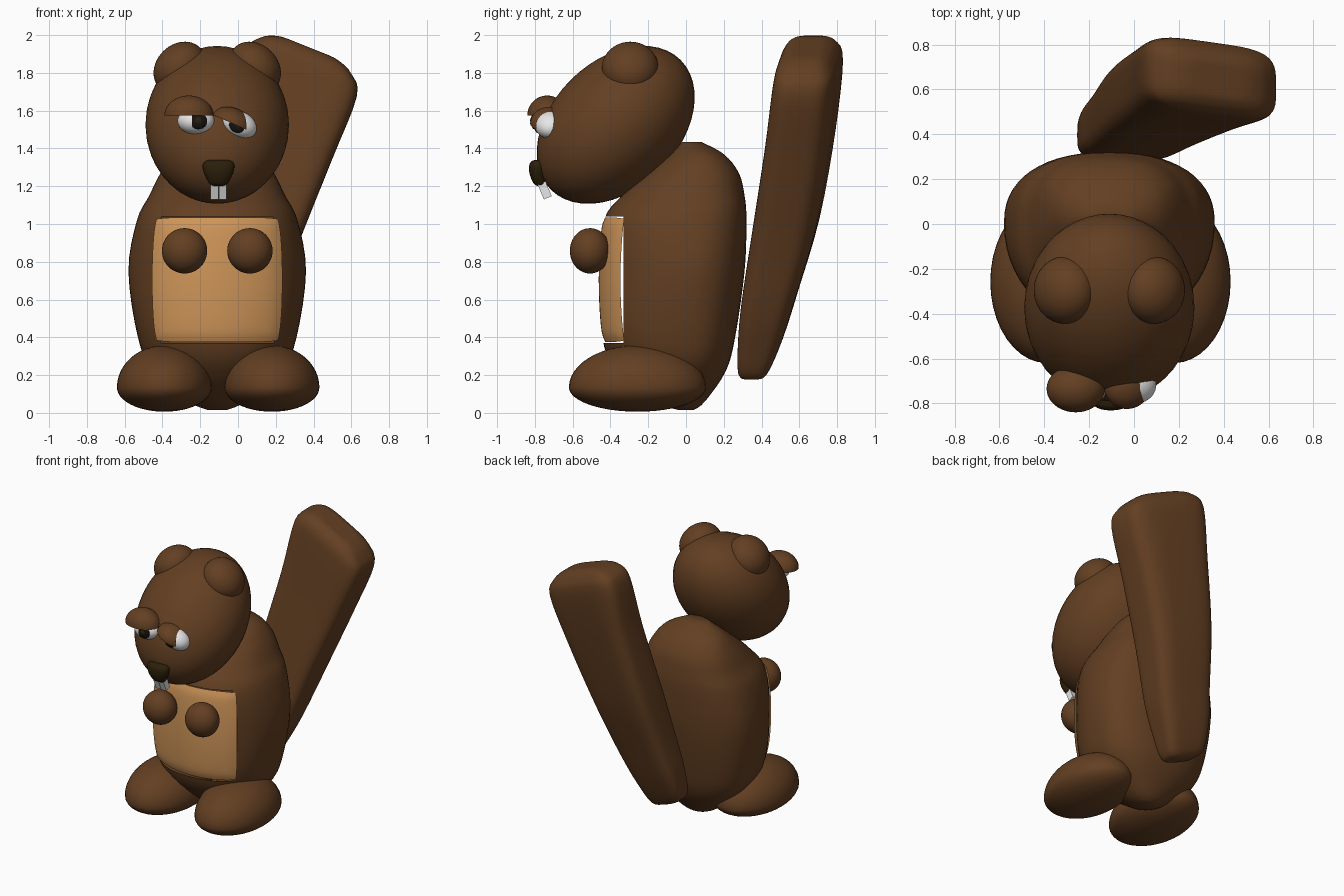
import bpy, bmesh, math
from mathutils import Vector, Matrix, Euler

if "Cube" in bpy.data.objects:
    bpy.data.objects.remove(bpy.data.objects["Cube"])

MID = -0.11  # centre line of the animal


def material(name, rgb):
    m = bpy.data.materials.new(name)
    m.use_nodes = True
    m.diffuse_color = (*rgb, 1)
    m.node_tree.nodes["Principled BSDF"].inputs["Base Color"].default_value = (*rgb, 1)
    return m


fur = material("brown fur", (0.125, 0.05, 0.016))
tan = material("tan belly", (0.63, 0.305, 0.1))
white = material("white", (0.8, 0.8, 0.8))
nose_dark = material("dark nose", (0.025, 0.014, 0.003))
black = material("black", (0.008, 0.006, 0.004))


def finish(name, bm, mat, angle=50):
    bmesh.ops.recalc_face_normals(bm, faces=bm.faces)
    me = bpy.data.meshes.new(name)
    bm.to_mesh(me)
    bm.free()
    me.materials.append(mat)
    ob = bpy.data.objects.new(name, me)
    bpy.context.collection.objects.link(ob)
    bpy.ops.object.select_all(action='DESELECT')
    ob.select_set(True)
    bpy.context.view_layer.objects.active = ob
    bpy.ops.object.shade_smooth_by_angle(angle=math.radians(angle))


def ball(name, loc, radii, mat, rot=(0, 0, 0), half=False, below=1.0):
    """Ellipsoid; half keeps the upper dome, below squashes the underside."""
    bm = bmesh.new()
    bmesh.ops.create_uvsphere(bm, u_segments=40, v_segments=24, radius=1)
    if half:
        geom = bm.verts[:] + bm.edges[:] + bm.faces[:]
        bmesh.ops.bisect_plane(bm, geom=geom, plane_co=(0, 0, 0),
                               plane_no=(0, 0, 1), clear_inner=True)
        bmesh.ops.holes_fill(bm, edges=[e for e in bm.edges if e.is_boundary])
    for v in bm.verts:
        if v.co.z < 0:
            v.co.z *= below
    bm.transform(Matrix.LocRotScale(Vector(loc), Euler(rot), Vector(radii)))
    finish(name, bm, mat)


def smooth_rings(rings, steps=4):
    """Catmull-Rom interpolation of the section values."""
    out = []
    for i in range(len(rings) - 1):
        p = [rings[max(0, min(len(rings) - 1, i + k))] for k in (-1, 0, 1, 2)]
        for s in range(steps):
            t = s / steps
            out.append([b + t * ((c - a) / 2 + t * (a - 2.5 * b + 2 * c - d / 2
                        + t * (1.5 * (b - c) + (d - a) / 2)))
                        for a, b, c, d in zip(*p)])
    return out + [rings[-1]]


def loft(rings, tilt=0.0, twist=0.0, sides=56):
    """Stack of rounded-box sections:
    x, y, z, half width, front depth, back depth, front and back squareness."""
    bm = bmesh.new()
    loops = []
    for x, y, z, hw, front, back, square_f, square_b in smooth_rings(rings):
        loop = []
        for k in range(sides):
            a = 2 * math.pi * k / sides
            c, s = math.cos(a), math.sin(a)
            depth, power = (front, square_f) if s < 0 else (back, square_b)
            w = hw * math.copysign(abs(c) ** (2 / power), c)
            d = depth * math.copysign(abs(s) ** (2 / power), s)
            loop.append(bm.verts.new((x + w * math.cos(tilt), y + d - w * twist,
                                      z - w * math.sin(tilt))))
        loops.append(loop)
    for lo, hi in zip(loops, loops[1:]):
        for k in range(sides):
            n = (k + 1) % sides
            bm.faces.new((lo[k], lo[n], hi[n], hi[k]))
    bm.faces.new(loops[0])
    bm.faces.new(loops[-1])
    return bm


# Body: height, centre y, half width, front depth, back depth, squareness
sections = [(0.015, 0.0, 0.05, 0.04, 0.04, 2, 2), (0.06, -0.01, 0.15, 0.15, 0.11, 2, 2.1),
            (0.22, -0.01, 0.34, 0.35, 0.22, 2.1, 2.3), (0.4, 0.0, 0.42, 0.445, 0.26, 2.3, 2.4),
            (0.75, 0.0, 0.47, 0.465, 0.31, 2.05, 2.4), (1.02, 0.0, 0.425, 0.435, 0.32, 2.3, 2.5),
            (1.15, 0.02, 0.36, 0.36, 0.29, 2.3, 2.5), (1.27, 0.06, 0.3, 0.27, 0.22, 2.3, 2.4),
            (1.37, 0.06, 0.22, 0.15, 0.14, 2.1, 2.3), (1.435, 0.03, 0.09, 0.05, 0.05, 2, 2)]
body = loft([(MID, y, z, *rest) for z, y, *rest in sections])

# Flat opening in the front of the body behind the belly panel
for co, no in (((0, -0.33, 0), (0, 1, 0)), ((0, 0, 0.37), (0, 0, 1)),
               ((0, 0, 1.04), (0, 0, 1))):
    bmesh.ops.bisect_plane(body, geom=body.verts[:] + body.edges[:] + body.faces[:],
                           plane_co=co, plane_no=no)
opening = []
for f in body.faces:
    c = f.calc_center_median()
    if c.y < -0.33 and 0.37 < c.z < 1.04:
        opening.append(f)
bmesh.ops.delete(body, geom=opening, context='FACES')
finish("body", body, fur)

# Belly panel, a gently bowed sheet with rounded corners
belly = bmesh.new()
bmesh.ops.create_grid(belly, x_segments=24, y_segments=24, size=1)
for v in belly.verts:
    u, w = v.co.x, v.co.y
    corner = 1 - 0.025 * (u * w) ** 6
    v.co = (MID + 0.345 * u * (1 - 0.045 * w * w) * corner,
            -0.462 + 0.02 * w * w + 0.1 * u * u + 0.015 * max(abs(u), abs(w)) ** 12,
            0.705 + 0.33 * w * corner)
finish("belly", belly, tan)

# Head
ball("head", (MID, -0.372, 1.525), (0.38, 0.486, 0.337), fur, (math.pi / 4, 0, 0))

# Paired ears, hands and feet
for side, label in ((-1, "right"), (1, "left")):
    ball(label + "_ear", (MID + side * 0.198, -0.295, 1.826), (0.152, 0.15, 0.125),
         fur, (0, side * math.pi / 4, 0))
    ball(label + "_hand", (MID + side * 0.173, -0.508, 0.858), (0.12, 0.107, 0.12), fur)
    ball(label + "_foot", (-0.105 + side * 0.285, -0.257, 0.135), (0.251, 0.363, 0.222),
         fur, below=0.58)

# Eyes: white, iris, pupil and heavy lid
eyes = (("right", (-0.222, -0.735, 1.545), -0.21, (-0.26, -0.735, 1.575),
         (0.13, 0.105, 0.105), 0.0),
        ("left", (0.005, -0.718, 1.526), 0.0, (-0.032, -0.72, 1.533),
         (0.112, 0.105, 0.082), 0.42))
for label, pos, look, lid, lid_size, tilt in eyes:
    ball(label + "_eye", pos, (0.098, 0.083, 0.071), white, (0, tilt, 0))
    ball(label + "_iris", (look, pos[1] - 0.068, pos[2]), (0.047, 0.018, 0.044), black)
    ball(label + "_pupil", (look, pos[1] - 0.074, pos[2] + 0.002),
         (0.024, 0.016, 0.024), nose_dark)
    ball(label + "_eyelid", lid, lid_size, fur, (0, tilt, 0), half=True)

# Nose: height, y, half width, half depth
nose = [(1.2, -0.768, 0.03, 0.015), (1.215, -0.775, 0.05, 0.032),
        (1.265, -0.785, 0.075, 0.043), (1.31, -0.785, 0.084, 0.045),
        (1.332, -0.78, 0.07, 0.037), (1.34, -0.775, 0.045, 0.02)]
finish("nose", loft([(-0.103, y, z, w, d, d, 2.3, 2.3) for z, y, w, d in nose]), nose_dark)

# Front teeth
for side, label in ((-1, "right"), (1, "left")):
    tooth = bmesh.new()
    bmesh.ops.create_cube(tooth, size=1)
    tooth.transform(Matrix.LocRotScale(Vector((-0.103 + side * 0.022, -0.748, 1.178)),
                                       Euler((0.4, 0, 0)), Vector((0.041, 0.045, 0.085))))
    finish(label + "_tooth", tooth, white, 30)

# Broad flat tail, leaning out to the left: x, y, z, half width, half depth
tail = [(-0.122, 0.36, 0.205, 0.06, 0.04), (-0.118, 0.365, 0.24, 0.14, 0.08),
        (-0.075, 0.4, 0.4, 0.182, 0.115), (-0.004, 0.445, 0.62, 0.21, 0.14),
        (0.1, 0.53, 1.0, 0.243, 0.167), (0.238, 0.605, 1.45, 0.282, 0.172),
        (0.335, 0.645, 1.79, 0.316, 0.167), (0.36, 0.645, 1.89, 0.26, 0.14),
        (0.37, 0.645, 1.932, 0.17, 0.09), (0.372, 0.645, 1.937, 0.08, 0.05)]
finish("tail", loft([(*r, r[-1], 4, 4) for r in tail], tilt=0.38, twist=0.13), fur)
